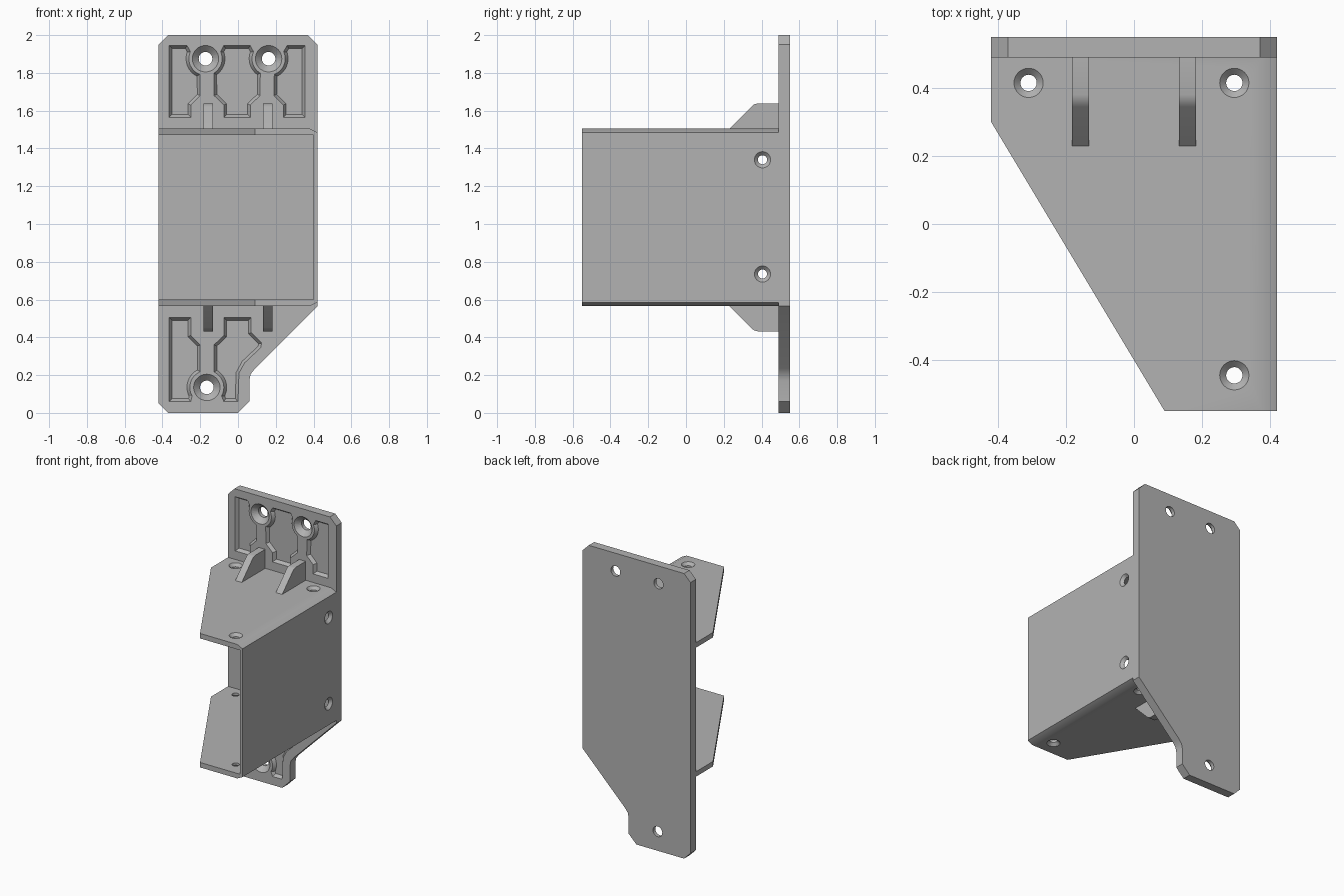
import bpy, bmesh
from math import cos, sin, radians, pi
from mathutils import Vector, Matrix

if "Cube" in bpy.data.objects:
    bpy.data.objects.remove(bpy.data.objects["Cube"], do_unlink=True)

grey = bpy.data.materials.new("light grey plastic")
grey.use_nodes = True
colour = (0.45, 0.45, 0.45, 1)
grey.diffuse_color = colour
grey.node_tree.nodes["Principled BSDF"].inputs["Base Color"].default_value = colour

FRONT, BACK = 0.49, 0.55      # faces of the back plate
LOW, HIGH = 0.565, 1.505      # outer faces of the two shelves
MID = (LOW + HIGH) / 2


def along_y(u, v, d):
    return Vector((u, d, v))


def along_x(u, v, d):
    return Vector((d, u, v))


def prism(bm, points, place, start, end):
    """Extrude a closed outline between two depths; returns the end face."""
    a = [bm.verts.new(place(u, v, start)) for u, v in points]
    b = [bm.verts.new(place(u, v, end)) for u, v in points]
    bm.faces.new(a)
    cap = bm.faces.new(b)
    for i in range(len(a)):
        j = (i + 1) % len(a)
        bm.faces.new((a[i], a[j], b[j], b[i]))
    bmesh.ops.recalc_face_normals(bm, faces=bm.faces[:])
    return cap


def finish(bm, name):
    bmesh.ops.recalc_face_normals(bm, faces=bm.faces[:])
    mesh = bpy.data.meshes.new(name)
    bm.to_mesh(mesh)
    bm.free()
    obj = bpy.data.objects.new(name, mesh)
    bpy.context.collection.objects.link(obj)
    mesh.materials.append(grey)
    return obj


def select(obj):
    bpy.ops.object.select_all(action="DESELECT")
    obj.select_set(True)
    bpy.context.view_layer.objects.active = obj


def cut(obj, bm):
    """Subtract a cutter mesh from the object, then discard the cutter."""
    cutter = finish(bm, "cutter")
    cutter.hide_render = True
    mod = obj.modifiers.new("cut", "BOOLEAN")
    mod.operation, mod.solver, mod.object = "DIFFERENCE", "EXACT", cutter
    select(obj)
    bpy.ops.object.modifier_apply(modifier=mod.name)
    bpy.data.objects.remove(cutter, do_unlink=True)
    bpy.ops.object.shade_smooth_by_angle(angle=radians(30))


def countersunk(bm, centre, inward, outer, inner, through):
    """Revolved cutter: a cone at the surface leading into a round hole."""
    turn = Vector(inward).to_track_quat("Z", "Y").to_matrix()
    sides = 32
    rings = []
    for r, d in ((outer, -0.01), (outer, 0), (inner, outer - inner), (inner, through)):
        rings.append([bm.verts.new(Vector(centre) + turn @ Vector(
            (r * cos(2 * pi * i / sides), r * sin(2 * pi * i / sides), d)))
            for i in range(sides)])
    bm.faces.new(rings[0])
    bm.faces.new(rings[-1])
    for a, b in zip(rings, rings[1:]):
        for i in range(sides):
            j = (i + 1) % sides
            bm.faces.new((a[i], a[j], b[j], b[i]))


def arc(cx, cz, r, start, end, steps=10):
    angles = [radians(start + (end - start) * i / steps) for i in range(steps + 1)]
    return [(cx + r * cos(a), cz + r * sin(a)) for a in angles]


def mirrored(points, axis=-0.005):
    return [(2 * axis - x, z) for x, z in reversed(points)]


# Back plate
bm = bmesh.new()
prism(bm, [(-0.37, 0), (0, 0), (0.06, 0.06), (0.06, 0.17), (0.067, 0.205), (0.09, 0.235),
           (0.42, LOW), (0.42, 1.95), (0.37, 2), (-0.37, 2), (-0.42, 1.95), (-0.42, 0.05)],
      along_y, FRONT, BACK)
plate = finish(bm, "back_plate")

# Sloped pockets around the screw bosses
upper_side = [(-0.365, 1.565), (-0.365, 1.945), (-0.27, 1.945),
              *arc(-0.172, 1.875, 0.088, 155, 250),
              (-0.2, 1.68), (-0.25, 1.63), (-0.25, 1.565)]
half = [(-0.075, 1.565), (-0.075, 1.63), (-0.127, 1.68),
        *arc(-0.172, 1.875, 0.088, -60, 25), (-0.075, 1.945)]
lower_side = [(-0.365, 0.06), (-0.365, 0.505), (-0.25, 0.505), (-0.25, 0.41), (-0.2, 0.36),
              *arc(-0.165, 0.135, 0.09, 113, 210), (-0.25, 0.06)]
lower_middle = [(-0.075, 0.505), (0.07, 0.505), (0.07, 0.425), (0.125, 0.37), (0.12, 0.345),
                (0.035, 0.265), (0.005, 0.21), (0, 0.06), (-0.075, 0.06),
                *arc(-0.165, 0.135, 0.09, -30, 65), (-0.127, 0.36), (-0.075, 0.41)]
bm = bmesh.new()
for outline in (upper_side, mirrored(upper_side), half + mirrored(half),
                lower_side, lower_middle):
    floor = prism(bm, outline, along_y, FRONT - 0.02, FRONT)
    bmesh.ops.inset_region(bm, faces=[floor], thickness=0.015, depth=0.022,
                           use_even_offset=True)
cut(plate, bm)

# Plate screw holes
bm = bmesh.new()
for x, z in ((-0.172, 1.875), (0.162, 1.875), (-0.165, 0.135)):
    countersunk(bm, (x, FRONT, z), (0, 1, 0), 0.07, 0.036, 0.1)
cut(plate, bm)

# Channel: two shelves and a side wall, trimmed along a diagonal
bm = bmesh.new()
prism(bm, [(-0.42, LOW), (0.38, LOW), (0.42, LOW + 0.02), (0.42, HIGH - 0.02),
           (0.38, HIGH), (-0.42, HIGH), (-0.42, HIGH - 0.035), (0.4, HIGH - 0.035),
           (0.4, LOW + 0.035), (-0.42, LOW + 0.035)], along_y, -0.55, FRONT)
sliced = bmesh.ops.bisect_plane(bm, geom=bm.verts[:] + bm.edges[:] + bm.faces[:],
                                plane_co=(-0.42, 0.3, 0), plane_no=(-0.85, -0.51, 0),
                                clear_outer=True)
bmesh.ops.holes_fill(bm, edges=[e for e in bm.edges if e.is_boundary], sides=0)
channel = finish(bm, "shelf_channel")

# Shelf and wall screw holes
bm = bmesh.new()
for x, y in ((-0.31, 0.415), (0.295, 0.415), (0.295, -0.445)):
    countersunk(bm, (x, y, HIGH), (0, 0, -1), 0.043, 0.024, 0.06)
    countersunk(bm, (x, y, LOW), (0, 0, 1), 0.043, 0.024, 0.06)
for z in (1.34, 0.735):
    countersunk(bm, (0.42, 0.405, z), (-1, 0, 0), 0.043, 0.024, 0.05)
cut(channel, bm)

# Gusset ribs above and below the shelves
rib = [(FRONT, HIGH - 0.005), (0.23, HIGH - 0.005), (0.23, HIGH), (0.345, 1.62),
       (0.36, 1.633), (0.38, 1.638), (FRONT, 1.638)]
for level, flip in (("upper", False), ("lower", True)):
    for side, x in (("right", -0.157), ("left", 0.157)):
        bm = bmesh.new()
        outline = [(y, 2 * MID - z if flip else z) for y, z in rib]
        prism(bm, outline, along_x, x - 0.025, x + 0.025)
        select(finish(bm, f"{level}_{side}_rib"))
        bpy.ops.object.shade_smooth_by_angle(angle=radians(30))
